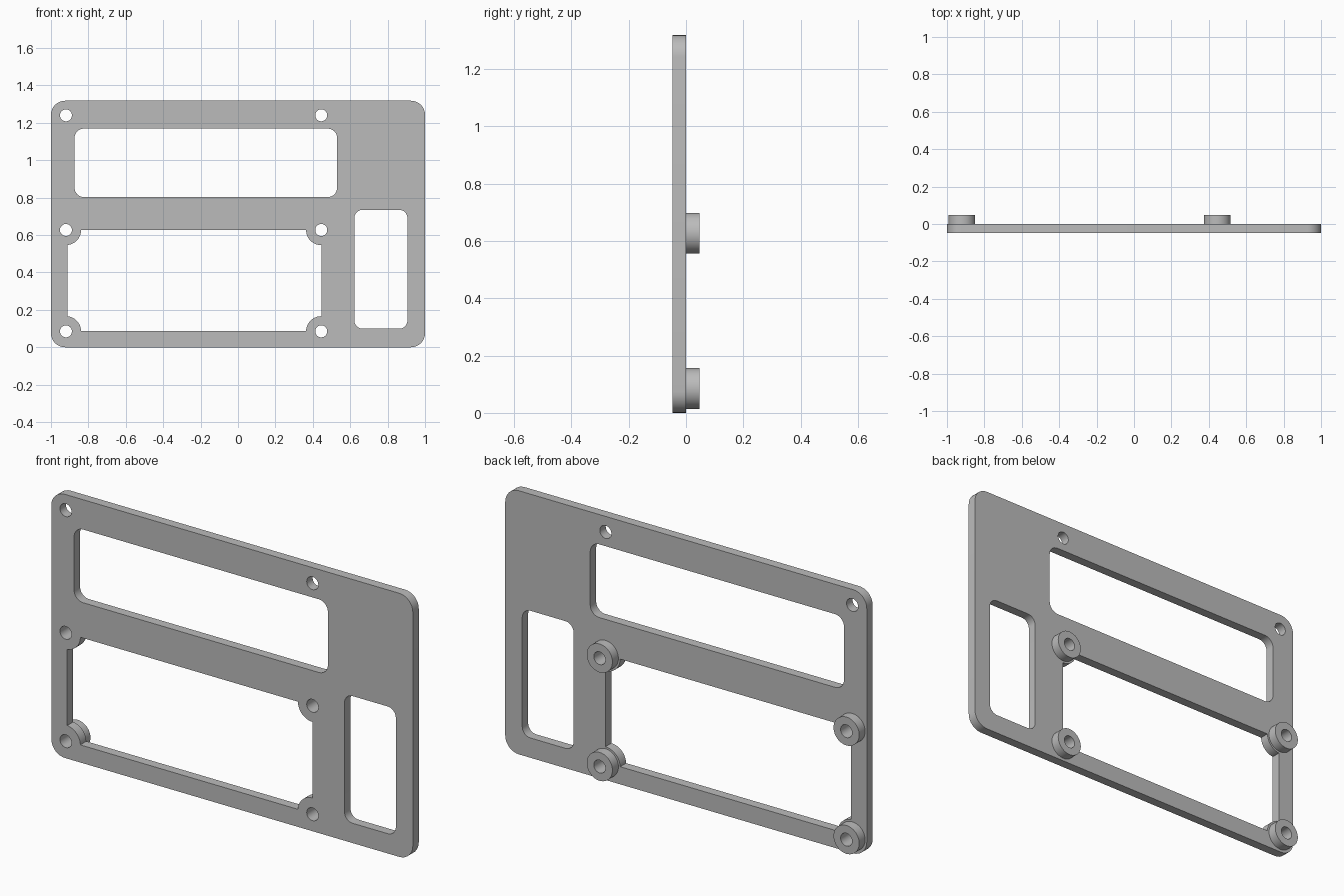
import bpy, bmesh
from math import cos, sin, pi, radians

cube = bpy.data.objects.get("Cube")
if cube:
    bpy.data.objects.remove(cube, do_unlink=True)

grey = bpy.data.materials.new("light_grey")
grey.use_nodes = True
colour = (0.5, 0.5, 0.5, 1)
grey.diffuse_color = colour
grey.node_tree.nodes["Principled BSDF"].inputs["Base Color"].default_value = colour

THICK = 0.047
BACK = 0.0


def prism(name, outline, y0, y1):
    """Extrude an (x, z) outline along y."""
    bm = bmesh.new()
    face = bm.faces.new([bm.verts.new((x, y0, z)) for x, z in outline])
    ext = bmesh.ops.extrude_face_region(bm, geom=[face])
    for v in ext["geom"]:
        if isinstance(v, bmesh.types.BMVert):
            v.co.y = y1
    bmesh.ops.recalc_face_normals(bm, faces=bm.faces)
    mesh = bpy.data.meshes.new(name)
    bm.to_mesh(mesh)
    bm.free()
    mesh.materials.append(grey)
    obj = bpy.data.objects.new(name, mesh)
    bpy.context.collection.objects.link(obj)
    return obj


def rounded(x0, x1, z0, z1, r, steps=8):
    """Rectangle outline with rounded corners."""
    corners = [(x1 - r, z1 - r), (x0 + r, z1 - r), (x0 + r, z0 + r), (x1 - r, z0 + r)]
    return [(cx + r * cos((q + i / steps) * pi / 2), cz + r * sin((q + i / steps) * pi / 2))
            for q, (cx, cz) in enumerate(corners) for i in range(steps + 1)]


def circle(cx, cz, r, n=48):
    return [(cx + r * cos(2 * pi * i / n), cz + r * sin(2 * pi * i / n)) for i in range(n)]


def cut(target, cutter):
    """Subtract the cutter from the target and delete it."""
    mod = target.modifiers.new("cut", 'BOOLEAN')
    mod.operation = 'DIFFERENCE'
    mod.solver = 'EXACT'
    mod.object = cutter
    cutter.hide_render = True
    bpy.context.view_layer.objects.active = target
    bpy.ops.object.modifier_apply(modifier=mod.name)
    bpy.data.objects.remove(cutter, do_unlink=True)


def smooth(obj):
    bpy.ops.object.select_all(action='DESELECT')
    obj.select_set(True)
    bpy.context.view_layer.objects.active = obj
    bpy.ops.object.shade_smooth_by_angle(angle=radians(30))


columns = (-0.92, 0.445)
mounts = [(x, z) for x in columns for z in (0.085, 0.627)]
holes = mounts + [(x, 1.24) for x in columns]

# Panel with a display window and a side window
panel = prism("panel", rounded(-1, 1, 0, 1.318, 0.075), BACK - THICK, BACK)
cut(panel, prism("display_cutter", rounded(-0.874, 0.53, 0.803, 1.169, 0.05), -0.2, 0.2))
cut(panel, prism("side_cutter", rounded(0.622, 0.906, 0.099, 0.735, 0.045), -0.2, 0.2))

# Large window, leaving a rounded lobe around each mount
window = prism("window_cutter", [(-0.912, 0.088), (0.446, 0.088), (0.446, 0.626), (-0.912, 0.626)],
               -0.2, 0.2)
for x, z in mounts:
    cut(window, prism("lobe_cutter", circle(x, z, 0.081), -0.3, 0.3))
cut(panel, window)

# Screw holes
for x, z in holes:
    cut(panel, prism("hole_cutter", circle(x, z, 0.032), -0.3, 0.3))
smooth(panel)

# Standoff rings on the back
for i, (x, z) in enumerate(mounts):
    ring = prism(f"standoff_{i + 1}", circle(x, z, 0.071), BACK, BACK + THICK)
    cut(ring, prism("hole_cutter", circle(x, z, 0.032), -0.3, 0.3))
    smooth(ring)
